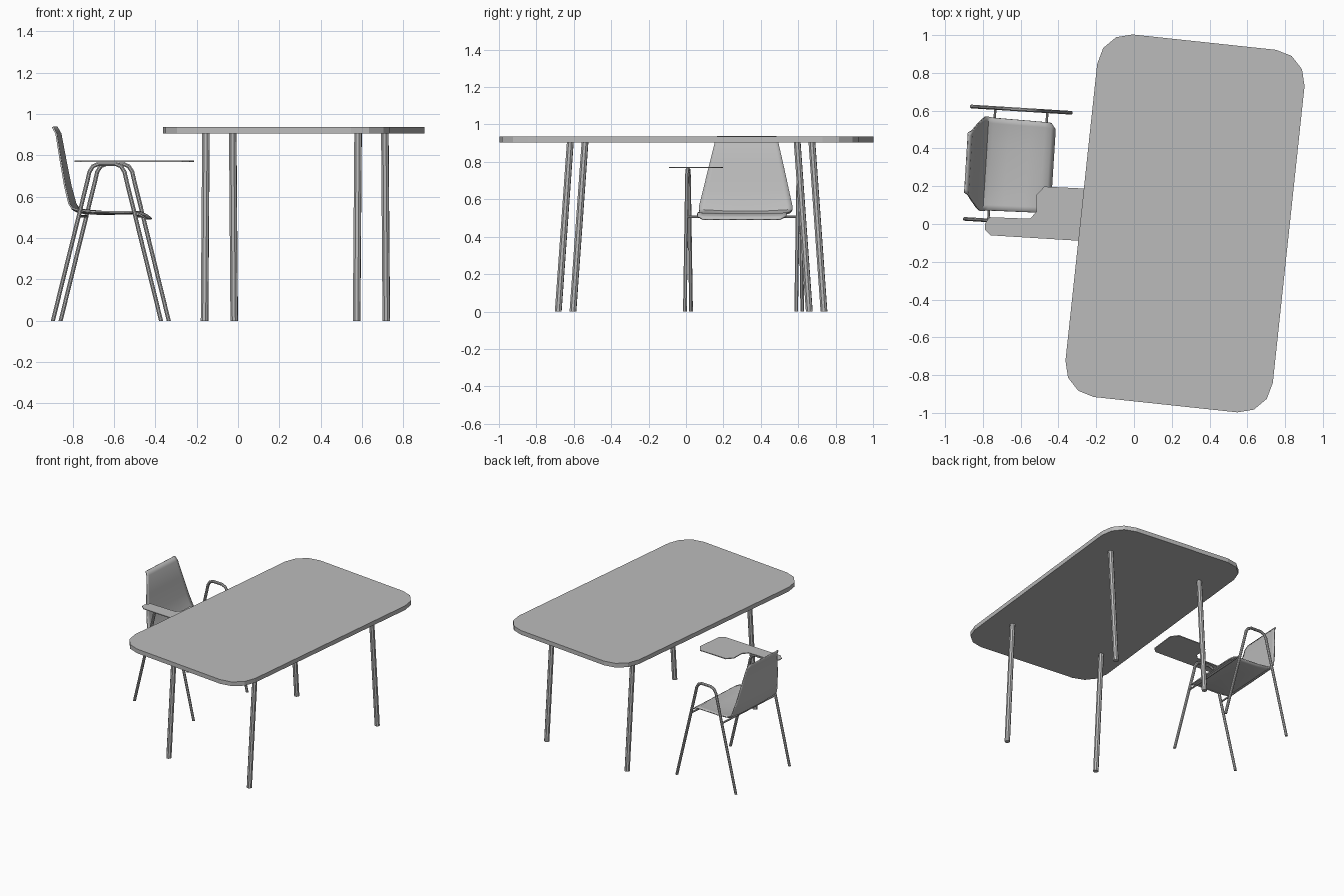
import bpy, bmesh, math
from mathutils import Matrix, Vector

if "Cube" in bpy.data.objects:
    bpy.data.objects.remove(bpy.data.objects["Cube"])

grey = bpy.data.materials.new("plain grey")
grey.diffuse_color = (0.5, 0.5, 0.5, 1)
grey.use_nodes = True
grey.node_tree.nodes["Principled BSDF"].inputs["Base Color"].default_value = grey.diffuse_color

# local frames: the table and the chair are each turned slightly
TABLE = Matrix.Translation((0.27, 0.003, 0)) @ Matrix.Rotation(math.radians(-6.1), 4, 'Z')
CHAIR = Matrix.Translation((-0.615, 0.308, 0)) @ Matrix.Rotation(math.radians(-3.6), 4, 'Z')


def finish(name, bm, matrix, smooth=False):
    bmesh.ops.recalc_face_normals(bm, faces=bm.faces)
    me = bpy.data.meshes.new(name)
    bm.to_mesh(me)
    bm.free()
    me.transform(matrix)
    me.materials.append(grey)
    ob = bpy.data.objects.new(name, me)
    bpy.context.collection.objects.link(ob)
    if smooth:
        bpy.ops.object.select_all(action='DESELECT')
        ob.select_set(True)
        bpy.context.view_layer.objects.active = ob
        bpy.ops.object.shade_smooth_by_angle(angle=math.radians(35))
    return ob


def slab(name, outline, z0, z1, matrix):
    bm = bmesh.new()
    face = bm.faces.new([bm.verts.new((x, y, z0)) for x, y in outline])
    top = bmesh.ops.extrude_face_region(bm, geom=[face], use_keep_orig=True)["geom"]
    bmesh.ops.translate(bm, vec=(0, 0, z1 - z0),
                        verts=[v for v in top if isinstance(v, bmesh.types.BMVert)])
    return finish(name, bm, matrix)


def tube(name, points, radius, matrix, side=(0, 1, 0), level_ends=False, sides=8):
    """Sweep a ring along a path lying in the plane perpendicular to `side`."""
    bm = bmesh.new()
    pts = [Vector(p) for p in points]
    side = Vector(side)
    rings = []
    for i, p in enumerate(pts):
        before = (p - pts[i - 1]).normalized() if i else None
        after = (pts[i + 1] - p).normalized() if i < len(pts) - 1 else None
        along = ((before or after) + (after or before)).normalized()
        if level_ends and (before is None or after is None):
            along = Vector((0, 0, math.copysign(1, along.z)))
        up = along.cross(side).normalized()
        rings.append([bm.verts.new(p + radius * (math.cos(a) * side + math.sin(a) * up))
                      for a in (math.tau * (k + 0.5) / sides for k in range(sides))])
    for a, b in zip(rings, rings[1:]):
        for k in range(sides):
            n = (k + 1) % sides
            bm.faces.new((a[k], a[n], b[n], b[k]))
    bm.faces.new(rings[0])
    bm.faces.new(rings[-1])
    return finish(name, bm, matrix, True)


# table top with three-step rounded corners
outline = []
for q, (sx, sy) in enumerate([(1, 1), (-1, 1), (-1, -1), (1, -1)]):
    for k in range(4):
        a = math.radians(90 * q + 30 * k)
        outline.append((sx * 0.382 + 0.17 * math.cos(a), sy * 0.79 + 0.175 * math.sin(a)))
slab("table_top", outline, 0.905, 0.937, TABLE)

# splayed table legs
for sx in (-1, 1):
    for sy in (-1, 1):
        tube("table_leg", [(sx * 0.37 + 0.005, sy * 0.675 + 0.025, 0),
                           (sx * 0.37 + 0.005, sy * 0.61 + 0.025, 0.906)],
             0.019, TABLE, side=(1, 0, 0), level_ends=True)

# chair side frames: upside-down U tubes
half = [(0.262, 0), (0.094, 0.68), (0.085, 0.72), (0.068, 0.747), (0.04, 0.759)]
path = [(-x, z) for x, z in half] + [(x, z) for x, z in reversed(half)]
for y in (-0.298, 0.298):
    tube("chair_side_frame", [(x, y, z) for x, z in path], 0.0105, CHAIR, level_ends=True)

# cross bars under the seat
for x in (-0.138, 0.138):
    tube("chair_cross_bar", [(x, -0.298, 0.506), (x, 0.298, 0.506)], 0.007, CHAIR,
         side=(1, 0, 0))

# one-piece seat and back shell: (forward, height, half width, edge lift)
profile = [(-0.272, 0.937, 0.160, 0), (-0.254, 0.905, 0.170, 0), (-0.232, 0.78, 0.200, 0),
           (-0.208, 0.65, 0.230, 0), (-0.186, 0.565, 0.250, 0), (-0.172, 0.535, 0.250, 0.010),
           (-0.145, 0.522, 0.246, 0.014), (-0.06, 0.516, 0.244, 0.012),
           (0.05, 0.517, 0.242, 0.010), (0.130, 0.520, 0.240, 0.006),
           (0.162, 0.508, 0.238, 0.002), (0.186, 0.492, 0.205, 0)]
bm = bmesh.new()
rows = [[bm.verts.new((x, t * w, z + lift * t ** 4)) for t in (-1, -0.88, -0.45, 0, 0.45, 0.88, 1)]
        for x, z, w, lift in profile]
for a, b in zip(rows, rows[1:]):
    for k in range(len(a) - 1):
        bm.faces.new((a[k], a[k + 1], b[k + 1], b[k]))
shell = finish("chair_seat_and_back", bm, CHAIR, True)
thick = shell.modifiers.new("thickness", 'SOLIDIFY')
thick.thickness = 0.008
thick.offset = 0

# writing tablet on the near armrest
tablet = [(-0.79, -0.03), (-0.76, -0.06), (-0.27, -0.09), (-0.235, -0.06), (-0.213, 0.135),
          (-0.25, 0.187), (-0.475, 0.198), (-0.515, 0.155), (-0.517, 0.065), (-0.55, 0.028),
          (-0.765, 0.036), (-0.79, 0.0)]
slab("writing_tablet", tablet, 0.768, 0.774, Matrix.Identity(4))
